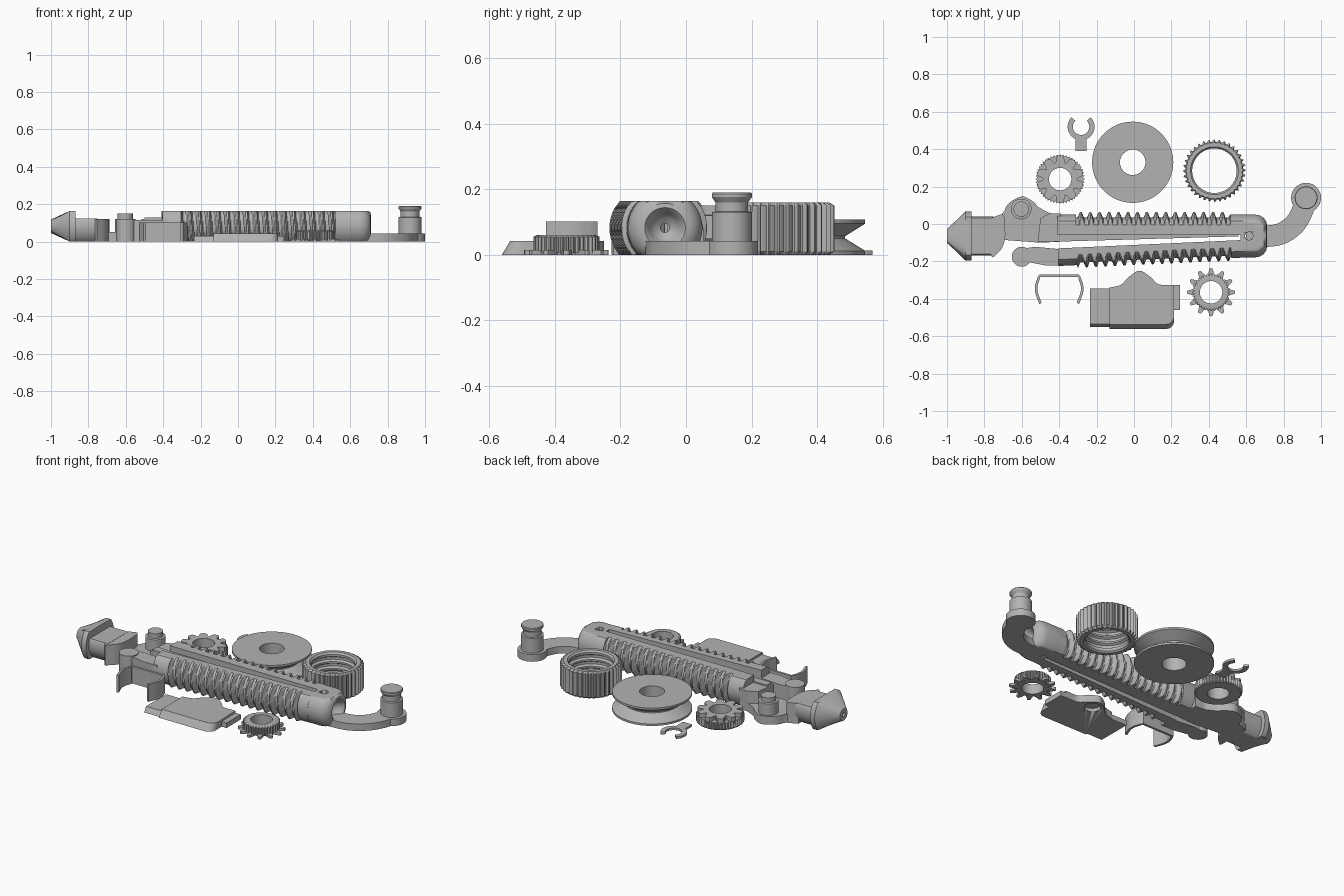
import bpy, bmesh
from math import sin, cos, pi, radians
from mathutils import Vector, Matrix

cube = bpy.data.objects.get("Cube")
if cube:
    bpy.data.objects.remove(cube)

grey = bpy.data.materials.new("plain_grey")
grey.use_nodes = True
grey.diffuse_color = (0.45, 0.45, 0.45, 1)
grey.node_tree.nodes["Principled BSDF"].inputs["Base Color"].default_value = grey.diffuse_color

AXIS_Y, AXIS_Z = -0.064, 0.082   # centre line of the screw rod


def finish(name, bm):
    bmesh.ops.remove_doubles(bm, verts=bm.verts, dist=1e-5)
    bmesh.ops.recalc_face_normals(bm, faces=bm.faces)
    mesh = bpy.data.meshes.new(name)
    bm.to_mesh(mesh)
    bm.free()
    ob = bpy.data.objects.new(name, mesh)
    bpy.context.collection.objects.link(ob)
    mesh.materials.append(grey)
    bpy.ops.object.select_all(action='DESELECT')
    ob.select_set(True)
    bpy.context.view_layer.objects.active = ob
    bpy.ops.object.shade_smooth_by_angle(angle=radians(30))
    return ob


def skin(name, rings, loop=False, matrix=None):
    """Skin a row of closed rings; loop joins last to first, otherwise caps."""
    bm = bmesh.new()
    rows = [[bm.verts.new(p) for p in ring] for ring in rings]
    n = len(rows[0])
    pairs = list(zip(rows, rows[1:])) + ([(rows[-1], rows[0])] if loop else [])
    for a, b in pairs:
        for i in range(n):
            j = (i + 1) % n
            bm.faces.new((a[i], a[j], b[j], b[i]))
    if not loop:
        bm.faces.new(rows[0])
        bm.faces.new(rows[-1])
    if matrix:
        bm.transform(matrix)
    return finish(name, bm)


def lathe(name, centre, profile, loop=False, n=64, teeth=None):
    """Turn (radius, z[, tooth depth]) around a vertical axis; teeth is a repeating pattern."""
    rings = []
    for r, z, *depth in profile:
        ring = []
        for i in range(n):
            k = r + (depth[0] * teeth[i % len(teeth)] if depth else 0)
            a = 2 * pi * i / n
            ring.append((centre[0] + k * cos(a), centre[1] + k * sin(a), z))
        rings.append(ring)
    return skin(name, rings, loop)


def post(name, centre, profile):
    return lathe(name, centre, profile, n=48)


def plate(name, outline, z0, z1, inset=None):
    top = inset or outline
    return skin(name, [[(x, y, z0) for x, y in outline], [(x, y, z1) for x, y in top]])


def ribbon(name, path, width, z0, z1):
    pts = [Vector(p) for p in path]
    left, right = [], []
    for i, p in enumerate(pts):
        d = (pts[min(i + 1, len(pts) - 1)] - pts[max(i - 1, 0)]).normalized()
        side = Vector((-d.y, d.x)) * width / 2
        left.append(p + side)
        right.append(p - side)
    return plate(name, left + right[::-1], z0, z1)


def smooth_path(points, steps=6):
    """Rounded path through a few points."""
    p = [Vector(q) for q in points]
    p = [2 * p[0] - p[1]] + p + [2 * p[-1] - p[-2]]
    out = []
    for i in range(1, len(p) - 2):
        a, b, c, d = p[i - 1:i + 3]
        for s in range(steps):
            t = s / steps
            out.append(0.5 * (2*b + (c - a)*t + (2*a - 5*b + 4*c - d)*t*t + (3*b - a - 3*c + d)*t**3))
    return out + [p[-2]]


def rod_ring(x, radius, low=-1, high=1, top=AXIS_Z, n=72):
    """Section of the flattened rod; radius may vary with the angle."""
    ring = []
    for i in range(n):
        a = 2 * pi * i / n
        r = radius(a) if callable(radius) else radius
        y = min(max(r * cos(a), low), high)
        z = min(max(r * sin(a), -AXIS_Z), top)
        ring.append((x, AXIS_Y + y, AXIS_Z + z))
    return ring


# Threaded halves of the split rod
PITCH, START, STOP = 0.0505, -0.31, 0.515


def thread_radius(x):
    def radius(a):
        if not START < x < STOP:
            return 0.114
        phase = ((x - START) / PITCH - a / (2 * pi)) % 1
        return 0.1 + 0.028 * min(max(1.5 - abs(phase - 0.5) * 5, 0), 1)
    return radius


def thread_half(name, low, high, matrix=None):
    count = int((STOP - START) / PITCH * 10)
    xs = [-0.41, START] + [START + 0.001 + (STOP - START - 0.002) * i / count
                           for i in range(count + 1)] + [STOP, 0.58]
    skin(name, [rod_ring(x, thread_radius(x), low, high) for x in xs], matrix=matrix)


pivot = Matrix.Translation((0.615, AXIS_Y, 0))
swing = pivot @ Matrix.Rotation(radians(2.6), 4, 'Z') @ pivot.inverted()
thread_half("upper_thread_half", 0.006, 1)
thread_half("lower_thread_half", -1, -0.02, swing)
plate("slot_ledge", [(0.56, -0.05), (-0.5, -0.05), (-0.5, -0.097), (0.56, -0.066)], 0, 0.13)

# Rounded rod end with a dimple and bore
end_profile = [(0.57, 0.014), (0.655, 0.014), (0.665, 0.03), (0.68, 0.044), (0.70, 0.052),
               (0.71, 0.062), (0.708, 0.075), (0.695, 0.095), (0.675, 0.109), (0.65, 0.114), (0.57, 0.114)]
rod_end = skin("rod_end", [rod_ring(x, r) for x, r in end_profile], loop=True)
cutter = post("hole_cutter", (0.615, AXIS_Y), [(0.021, -0.1), (0.021, 0.3)])
cutter.hide_render = True
cutter.hide_set(True)
cutter.display_type = 'WIRE'
cut = rod_end.modifiers.new("pivot_hole", 'BOOLEAN')
cut.operation = 'DIFFERENCE'
cut.object = cutter
bpy.context.view_layer.objects.active = rod_end
bpy.ops.object.modifier_apply(modifier=cut.name)
bpy.data.objects.remove(cutter)

# Crank arm and its post
ribbon("crank_arm", smooth_path([(0.60, -0.065), (0.71, -0.065), (0.79, -0.05), (0.86, 0.0), (0.9, 0.07),
                                 (0.92, 0.14)]), 0.115, 0, 0.042)
post("crank_foot", (0.92, 0.14), [(0.08, 0), (0.08, 0.042)])
post("crank_post", (0.92, 0.14), [(0.061, 0.03), (0.061, 0.13), (0.05, 0.132), (0.05, 0.16),
                                  (0.061, 0.176), (0.061, 0.186), (0.058, 0.19)])

# Nose, neck and collar
nose = [(-0.93, 0.012), (-1.0, 0.012), (-1.0, 0.036), (-0.9, 0.132), (-0.87, 0.132), (-0.87, 0.012)]
skin("nose", [rod_ring(x, r) for x, r in nose], loop=True)
skin("neck", [rod_ring(x, 0.105, top=0.041) for x in (-0.88, -0.75)])
plate("neck_collar", smooth_path([(-0.755, 0.035), (-0.70, 0.05), (-0.69, -0.01), (-0.69, -0.08),
                                  (-0.71, -0.135), (-0.755, -0.18)], 4) + [(-0.765, -0.17), (-0.765, 0.03)], 0, 0.122)

# Head plate, pivot post and the upper shoulder
plate("head_plate", smooth_path([(-0.74, 0.02), (-0.70, 0.06), (-0.67, 0.11), (-0.6, 0.147), (-0.54, 0.12),
                                 (-0.51, 0.09), (-0.45, 0.058)], 5) + [(-0.4, 0.05), (-0.4, -0.095),
                                                                       (-0.5, -0.1), (-0.7, -0.085)], 0, 0.05)
post("head_post", (-0.603, 0.08), [(0.055, 0.04), (0.055, 0.12), (0.041, 0.122), (0.041, 0.15)])
plate("upper_shoulder", [(-0.515, -0.097), (-0.39, -0.093), (-0.39, 0.055), (-0.45, 0.058), (-0.5, 0.03)], 0, 0.122)

# Lower arm end
post("lower_arm_knob", (-0.6, -0.175), [(0.053, 0), (0.053, 0.12)])
plate("lower_arm_neck", [(-0.6, -0.132), (-0.53, -0.122), (-0.38, -0.136), (-0.38, -0.222),
                         (-0.47, -0.222), (-0.56, -0.205), (-0.6, -0.205)], 0, 0.115)

# Grooved pulley
lathe("pulley", (-0.007, 0.33), [(0.068, 0), (0.217, 0), (0.217, 0.012), (0.156, 0.05), (0.156, 0.057),
                                 (0.217, 0.095), (0.217, 0.107), (0.068, 0.107)], loop=True, n=96)

# Knurled ring nut with grooves inside
inner = []
for z in (0.125, 0.085, 0.045):
    inner += [(0.119, z + 0.012), (0.132, z + 0.004), (0.132, z - 0.01), (0.119, z - 0.018)]
lathe("ring_nut", (0.43, 0.285), [(0.128, 0), (0.148, 0, 0.004), (0.154, 0.01, 0.014), (0.154, 0.15, 0.014),
                                  (0.148, 0.16, 0.004), (0.128, 0.16), (0.119, 0.15)] + inner
      + [(0.119, 0.008)], loop=True, n=144, teeth=[1, 0.7, 0, 0])

# Two-tier gear: fine knurl below, ten lobes above
gear_at = (-0.395, 0.24)
lathe("fine_gear", gear_at, [(0.06, 0), (0.122, 0, 0), (0.122, 0.006, 0.01), (0.122, 0.045, 0.01), (0.06, 0.045)],
      loop=True, n=96, teeth=[1, 0])
lathe("lobed_gear", gear_at, [(0.06, 0.03), (0.09, 0.03, 0.036), (0.09, 0.07, 0.036), (0.06, 0.07)],
      loop=True, n=100, teeth=[0, 0.1, 0.7, 0.95, 1, 1, 1, 0.95, 0.7, 0.1])

# Twelve-tooth sprocket with a knurled hub
sprocket_at = (0.412, -0.365)
lathe("sprocket_teeth", sprocket_at, [(0.06, 0), (0.085, 0, 0.044), (0.085, 0.015, 0.044), (0.06, 0.015)],
      loop=True, n=96, teeth=[1, 0.95, 0.5, 0, 0, 0, 0.5, 0.95])
lathe("sprocket_hub", sprocket_at, [(0.06, 0.005), (0.094, 0.005, 0.007), (0.094, 0.055, 0.007), (0.09, 0.06),
                                    (0.06, 0.06)], loop=True, n=144, teeth=[1, 1, 0, 0])

# Open spring clip
arc = [radians(135 + 270 * i / 30) for i in range(31)]
ribbon("spring_clip", [(-0.283 + 0.058 * cos(a), 0.52 + 0.058 * sin(a)) for a in arc], 0.028, 0, 0.013)
ribbon("clip_stem", [(-0.283, 0.475), (-0.283, 0.41), (-0.283, 0.39)], 0.06, 0, 0.013)

# Thin bent bracket
half = smooth_path([(0.1, -0.425), (0.12, -0.37), (0.122, -0.33), (0.105, -0.277)], 5)
ribbon("bent_bracket", [(-0.4 + x, y) for x, y in half] + [(-0.4 - x, y) for x, y in half[::-1]], 0.014, 0, 0.102)

# Flat grip with a hump, bevelled front edge and side tabs
hump = smooth_path([(0.21, -0.325), (0.13, -0.322), (0.09, -0.285), (0.03, -0.25), (-0.03, -0.285),
                    (-0.07, -0.325), (-0.13, -0.34)], 6)
corner = [(0.17 + 0.045 * sin(a), -0.517 - 0.045 * cos(a)) for a in (0, 0.4, 0.8, 1.2, pi / 2)]
base = [(-0.13, -0.562)] + corner + hump
grip = plate("grip_plate", base, 0, 0.042, [(x, y + 0.025 if y < -0.5 else y) for x, y in base])
plate("grip_left_tab", [(-0.235, -0.552), (-0.12, -0.552), (-0.12, -0.345), (-0.235, -0.345)], 0, 0.03,
      [(-0.235, -0.535), (-0.12, -0.535), (-0.12, -0.345), (-0.235, -0.345)])
plate("grip_right_tab", [(0.2, -0.46), (0.246, -0.46), (0.246, -0.325), (0.2, -0.325)], 0, 0.03)
socket = post("socket_cutter", (0.03, -0.315), [(0.045, -0.05), (0.045, 0.02)])
cut = grip.modifiers.new("socket", 'BOOLEAN')
cut.operation = 'DIFFERENCE'
cut.object = socket
bpy.context.view_layer.objects.active = grip
bpy.ops.object.modifier_apply(modifier=cut.name)
bpy.data.objects.remove(socket)
